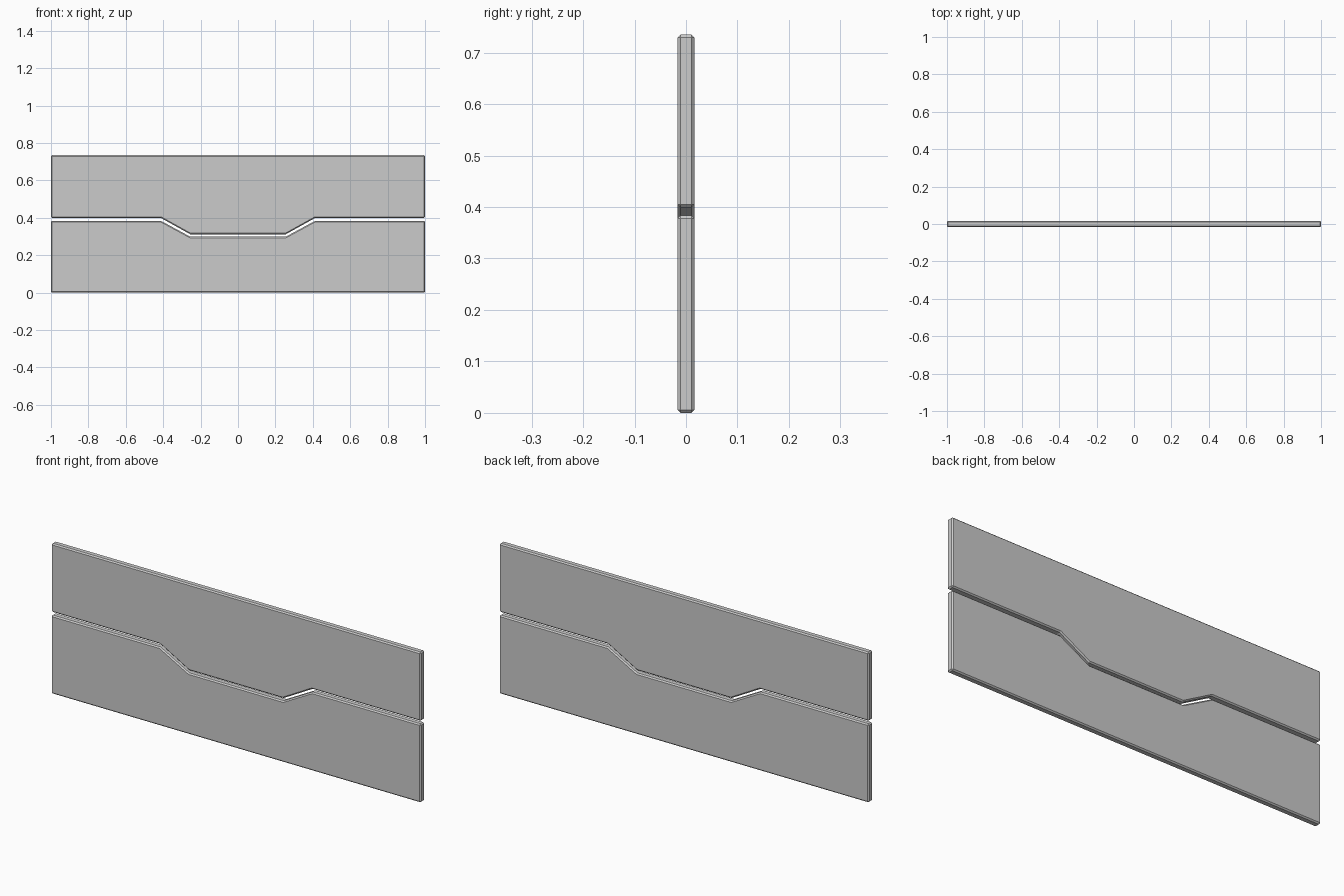
import bpy, bmesh

if "Cube" in bpy.data.objects:
    bpy.data.objects.remove(bpy.data.objects["Cube"])

HALF_T = 0.0165   # half thickness
CHAMFER = 0.006


def panel(name, outline):
    """Extrude an x-z outline through the thickness and chamfer its sharp edges."""
    bm = bmesh.new()
    face = bm.faces.new([bm.verts.new((x, -HALF_T, z)) for x, z in outline])
    ext = bmesh.ops.extrude_face_region(bm, geom=[face])
    verts = [g for g in ext["geom"] if isinstance(g, bmesh.types.BMVert)]
    bmesh.ops.translate(bm, verts=verts, vec=(0, 2 * HALF_T, 0))
    bmesh.ops.recalc_face_normals(bm, faces=bm.faces)
    me = bpy.data.meshes.new(name)
    bm.to_mesh(me)
    bm.free()
    ob = bpy.data.objects.new(name, me)
    bpy.context.collection.objects.link(ob)
    mod = ob.modifiers.new("chamfer", 'BEVEL')
    mod.width = CHAMFER
    mod.segments = 1
    mod.limit_method = 'ANGLE'
    mod.angle_limit = 0.7   # leaves the shallow bends of the seam crisp


def seam(side_z, middle_z):
    """Stepped seam line from left to right, mirrored about x = 0."""
    left = [(-1, side_z), (-0.412, side_z), (-0.255, middle_z)]
    return left + [(-x, z) for x, z in reversed(left)]


# Upper panel with a tongue that drops into the lower one
panel("upper_panel", seam(0.399, 0.312) + [(1, 0.735), (-1, 0.735)])

# Lower panel with the matching recess
panel("lower_panel", seam(0.384, 0.299) + [(1, 0), (-1, 0)])
